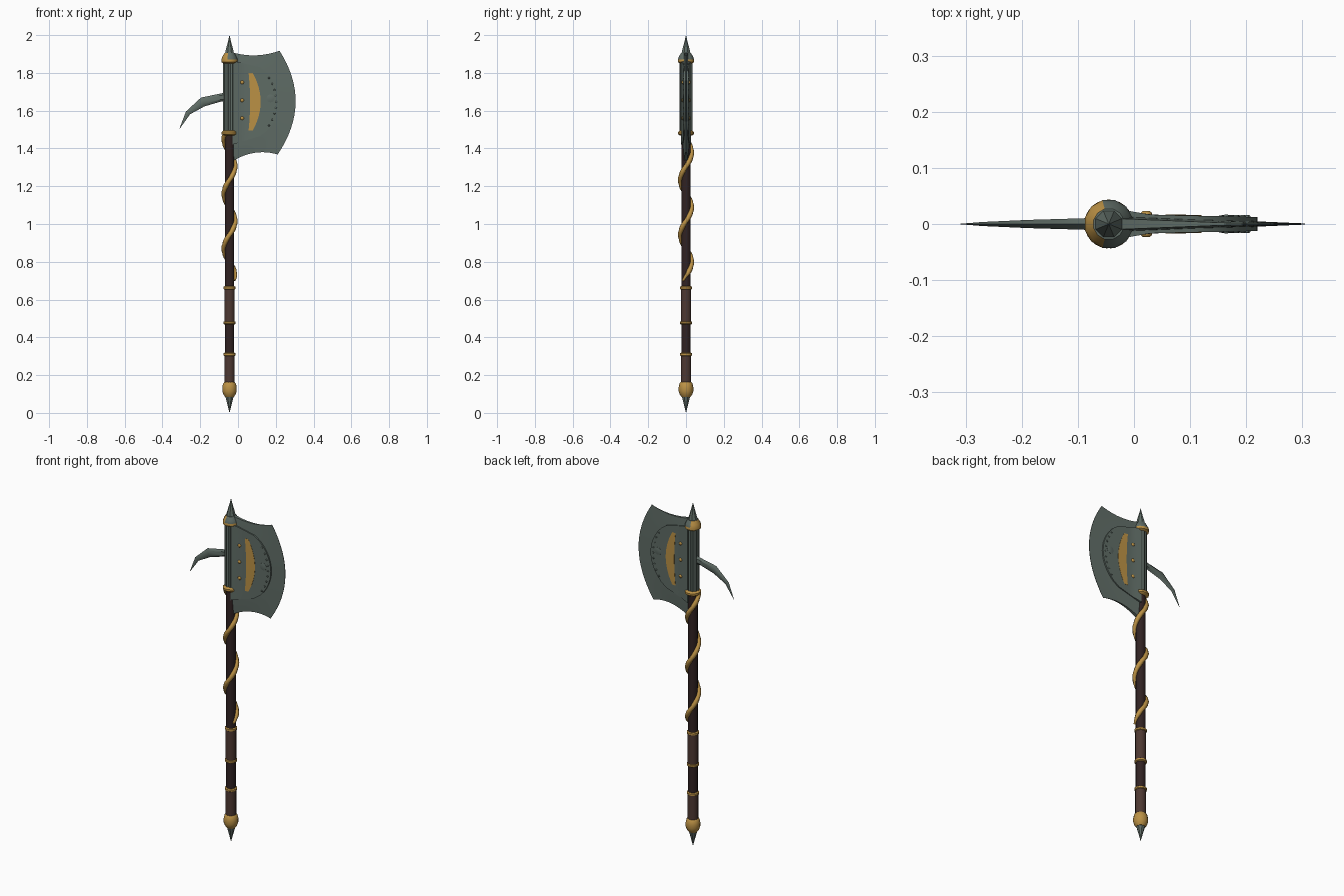
import bpy, bmesh, math
from mathutils import Vector

if "Cube" in bpy.data.objects:
    bpy.data.objects.remove(bpy.data.objects["Cube"])

AX = -0.045  # x position of the shaft axis


def material(name, rgb):
    m = bpy.data.materials.new(name)
    m.diffuse_color = (*rgb, 1)
    m.use_nodes = True
    m.node_tree.nodes["Principled BSDF"].inputs["Base Color"].default_value = m.diffuse_color
    return m


STEEL = material("grey green steel", (0.115, 0.150, 0.132))
GOLD = material("old gold", (0.50, 0.285, 0.06))
DARK = material("dark wood", (0.030, 0.016, 0.016))
LEATHER = material("brown leather", (0.075, 0.040, 0.032))


def make(name, verts, faces, mat, smooth=None):
    me = bpy.data.meshes.new(name)
    me.from_pydata(verts, [], faces)
    bm = bmesh.new()
    bm.from_mesh(me)
    bmesh.ops.remove_doubles(bm, verts=bm.verts, dist=1e-5)
    bmesh.ops.recalc_face_normals(bm, faces=bm.faces)
    bm.to_mesh(me)
    bm.free()
    me.materials.append(mat)
    ob = bpy.data.objects.new(name, me)
    bpy.context.collection.objects.link(ob)
    if smooth:
        bpy.ops.object.select_all(action='DESELECT')
        ob.select_set(True)
        bpy.context.view_layer.objects.active = ob
        bpy.ops.object.shade_smooth_by_angle(angle=math.radians(smooth))
    return ob


def loft(name, rings, mat, smooth=None):
    """Skin a list of equal-length closed rings and cap both ends."""
    n = len(rings[0])
    verts = [p for r in rings for p in r]
    faces = [(i * n + j, i * n + (j + 1) % n, (i + 1) * n + (j + 1) % n, (i + 1) * n + j)
             for i in range(len(rings) - 1) for j in range(n)]
    faces += [tuple(range(n)), tuple(range(len(verts) - n, len(verts)))]
    return make(name, verts, faces, mat, smooth)


def lathe(name, profile, mat, sides=12, smooth=40, rib=0.0):
    rings = []
    for r, z in profile:
        ring = []
        for k in range(sides):
            a = 2 * math.pi * (k + 0.5) / sides
            rr = max(r - rib * (k % 2), 0.0003)
            ring.append((AX + rr * math.cos(a), rr * math.sin(a), z))
        rings.append(ring)
    return loft(name, rings, mat, smooth)


def slab(name, shape, half, ns, nt, mat, smooth=30):
    """Two-sided plate: shape(s,t) gives (x,z), half(s,t) gives half thickness."""
    verts, faces = [], []
    for sgn in (-1, 1):
        for i in range(ns + 1):
            for j in range(nt + 1):
                s, t = i / ns, j / nt
                x, z = shape(s, t)
                verts.append((x, sgn * half(s, t), z))
    w, off = nt + 1, (ns + 1) * (nt + 1)
    for i in range(ns):
        for j in range(nt):
            a = i * w + j
            q = (a, a + w, a + w + 1, a + 1)
            faces += [q, tuple(k + off for k in q)]
    rim = [i * w for i in range(ns)] + [ns * w + j for j in range(nt)]
    rim += [i * w + nt for i in range(ns, 0, -1)] + list(range(nt, 0, -1))
    for a, b in zip(rim, rim[1:] + rim[:1]):
        faces.append((a, b, b + off, a + off))
    return make(name, verts, faces, mat, smooth)


def lerp(a, b, t):
    return a + (b - a) * t


# --- shaft, grips, rings and pommel ---
lathe("shaft", [(0.026, 0.12), (0.026, 1.50)], DARK)
for name, z0, z1 in (("lower_grip", 0.15, 0.31), ("upper_grip", 0.477, 0.66)):
    lathe(name, [(0.0285, z0), (0.0285, z1)], LEATHER)
for i, z in enumerate((0.31, 0.477, 0.662)):
    lathe(f"grip_ring_{i + 1}", [(0.027, z - 0.009), (0.033, z - 0.005),
                                 (0.033, z + 0.005), (0.027, z + 0.009)], GOLD)
lathe("pommel", [(0.024, 0.085), (0.033, 0.097), (0.039, 0.115), (0.039, 0.135),
                 (0.035, 0.155), (0.028, 0.163)], GOLD, 14)
lathe("bottom_spike", [(0, 0), (0.012, 0.045), (0.025, 0.092)], STEEL, 8)

# --- gold vine twisting up the shaft ---
rings = []
STEPS = 72
for i in range(STEPS + 1):
    z = lerp(0.70, 1.475, i / STEPS)
    a = 2 * math.pi * (z - 1.305) / 0.29
    out = Vector((math.cos(a), math.sin(a), 0))
    pitch = 0.29 / (2 * math.pi)
    tangent = Vector((-math.sin(a) * 0.031, math.cos(a) * 0.031, pitch)).normalized()
    side = tangent.cross(out)
    c = Vector((AX, 0, z)) + out * 0.031
    r = 0.0125 * min(1, 0.45 + i / 8)
    rings.append([c + out * r * math.cos(k * math.pi / 3) + side * r * 1.1 * math.sin(k * math.pi / 3)
                  for k in range(6)])
loft("spiral_band", rings, GOLD, 65)

# --- socket with ribs, collars and top spike ---
lathe("socket", [(0.034, 1.47), (0.034, 1.875)], STEEL, 20, 20, rib=0.005)
lathe("lower_collar", [(0.034, 1.468), (0.044, 1.476), (0.044, 1.487), (0.034, 1.495)], GOLD)
cap = lathe("upper_collar", [(0.034, 1.85), (0.044, 1.857), (0.044, 1.871),
                             (0.039, 1.885), (0.028, 1.905)], GOLD)
cap.data.materials.append(STEEL)
for p in cap.data.polygons:
    if p.center.z > 1.872 and p.center.x > AX - 0.012:
        p.material_index = 1
lathe("top_spike", [(0.028, 1.895), (0.019, 1.93), (0.009, 1.965), (0, 2.0)], STEEL, 8)


# --- blade: thin body with flared, sharpened edge ---
def blade_shape(s, t):
    edge = lerp(0.21, 0.22, t) + 0.09 * (1 - (2 * t - 1) ** 2)
    top = lerp(1.907, 1.917, s) - 0.019 * 4 * s * (1 - s)
    bottom = lerp(1.335, 1.368, s) + 0.026 * 4 * s * (1 - s)
    return lerp(-0.025, edge, s), lerp(bottom, top, t)


def blade_half(s, t):
    base = lerp(0.019, 0.005, s / 0.72) if s < 0.72 else lerp(0.005, 0.001, (s - 0.72) / 0.28)
    return base * (1 - 0.5 * abs(2 * t - 1) ** 3)


slab("blade", blade_shape, blade_half, 12, 16, STEEL)


# --- thick D-shaped cheek plate on both faces of the blade ---
def cheek_shape(s, t):
    bow = 1 - (2 * t - 1) ** 2
    x = lerp(-0.03, 0.115 + 0.105 * bow ** 0.8, s)
    return x, lerp(lerp(1.42, 1.465, s), lerp(1.865, 1.83, s), t)


def cheek_half(s, t):
    x = cheek_shape(s, t)[0]
    if x < 0.03:
        return lerp(0.027, 0.0165, (x + 0.03) / 0.06)
    return lerp(0.0165, 0.0125, (x - 0.03) / 0.19)


slab("cheek_plate", cheek_shape, cheek_half, 10, 14, STEEL)


# --- gold inlay panel, seen on both sides ---
def inlay_shape(s, t):
    bow = 1 - (2 * t - 1) ** 2
    return lerp(0.056 + 0.008 * bow, 0.078 + 0.042 * bow, s), lerp(1.495, 1.80, t)


slab("gold_inlay", inlay_shape, lambda s, t: lerp(0.0172, 0.0158, s), 2, 12, GOLD)


# --- studs and bosses, mirrored front and back ---
def stud(name, x, z, r, depth, y, mat):
    for sgn, side in ((-1, "front"), (1, "back")):
        rings = []
        for k, d in ((1, -0.004), (1, depth * 0.4), (0.55, depth)):
            rings.append([(x + r * k * math.cos(a * math.pi / 4), sgn * (y + d),
                           z + r * k * math.sin(a * math.pi / 4)) for a in range(8)])
        loft(f"{name}_{side}", rings, mat, 50)


for i, z in enumerate((1.56, 1.655, 1.75)):
    stud(f"gold_stud_{i + 1}", 0.022, z, 0.010, 0.006, 0.0175, GOLD)
for i in range(9):
    t = lerp(0.16, 0.84, i / 8)
    x, z = cheek_shape(0.93, t)
    stud(f"edge_rivet_{i + 1}", x, z, 0.005, 0.003, cheek_half(0.93, t), STEEL)
stud("cheek_boss", 0.172, 1.665, 0.022, 0.003, 0.0133, STEEL)

# --- hooked back spike: diamond sections along a bent path ---
path = ((-0.05, 1.672, 0.032, 0.014, 90), (-0.085, 1.671, 0.021, 0.0115, 92),
        (-0.187, 1.646, 0.025, 0.008, 110), (-0.265, 1.588, 0.013, 0.004, 145),
        (-0.309, 1.505, 0.001, 0.0005, 155))
rings = []
for x, z, h, w, deg in path:
    ux, uz = math.cos(math.radians(deg)), math.sin(math.radians(deg))
    rings.append([(x + ux * h * a, w * b, z + uz * h * a)
                  for a, b in ((1, 0), (0.5, 0.9), (-0.5, 0.9), (-1, 0), (-0.5, -0.9), (0.5, -0.9))])
loft("back_spike", rings, STEEL, 35)
